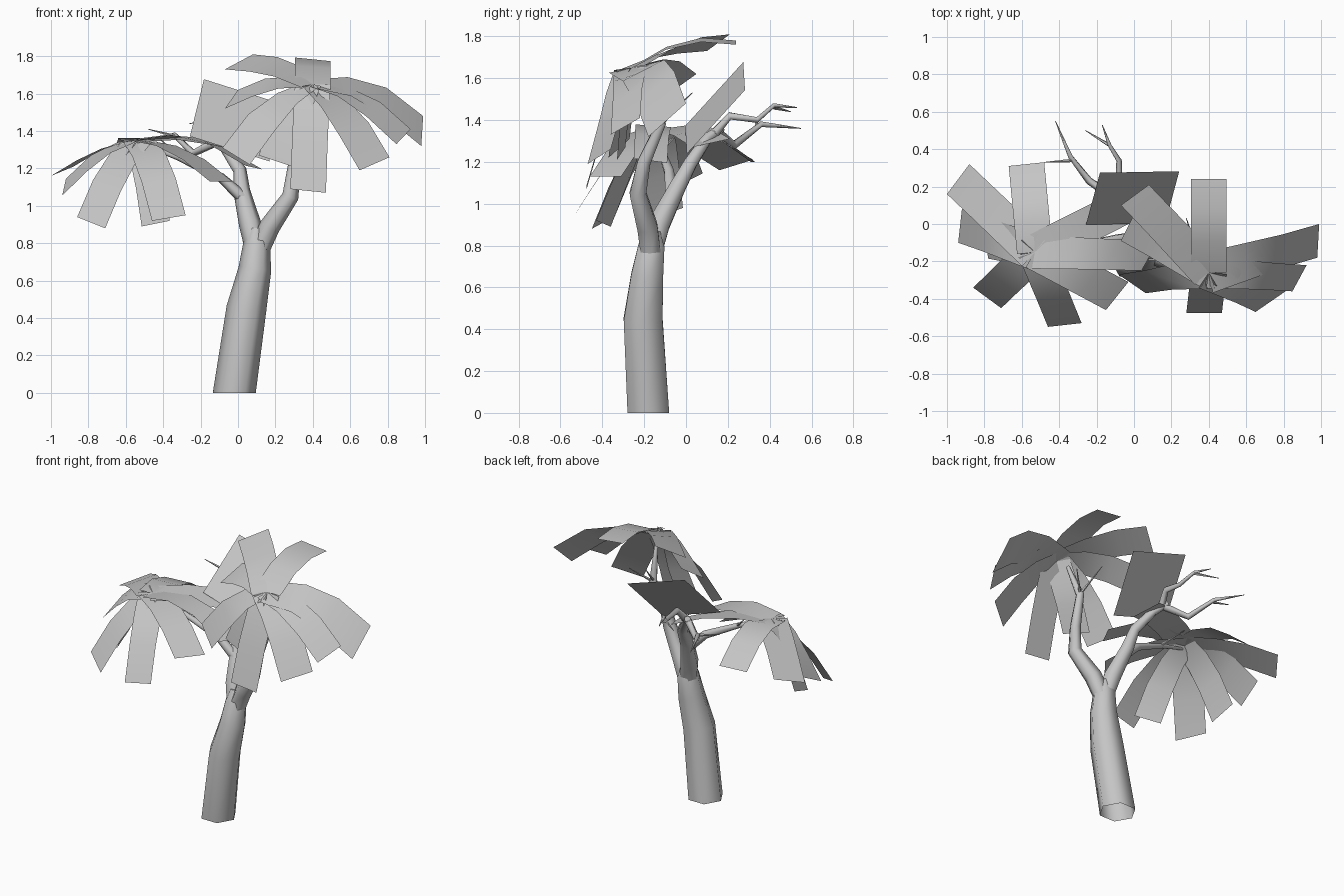
import bpy, bmesh, math
from mathutils import Vector

cube = bpy.data.objects.get("Cube")
if cube:
    bpy.data.objects.remove(cube, do_unlink=True)

# One plain colour for the whole tree
grey = bpy.data.materials.new("plain_grey")
grey.use_nodes = True
colour = (0.56, 0.56, 0.56, 1)
grey.diffuse_color = colour
shader = next(n for n in grey.node_tree.nodes if n.type == 'BSDF_PRINCIPLED')
shader.inputs["Base Color"].default_value = colour
shader.inputs["Roughness"].default_value = 0.9


def make_object(name, bm, angle):
    mesh = bpy.data.meshes.new(name)
    bm.to_mesh(mesh)
    bm.free()
    obj = bpy.data.objects.new(name, mesh)
    bpy.context.scene.collection.objects.link(obj)
    mesh.materials.append(grey)
    bpy.ops.object.select_all(action='DESELECT')
    obj.select_set(True)
    bpy.context.view_layer.objects.active = obj
    bpy.ops.object.shade_smooth_by_angle(angle=math.radians(angle))


def limb(name, path, sides=6):
    """Tapered tube, open at its foot, through points (x, y, z, radius)."""
    bm = bmesh.new()
    points = [Vector(p[:3]) for p in path]
    rings = []
    for i, p in enumerate(points):
        tangent = points[min(i + 1, len(points) - 1)] - points[max(i - 1, 0)]
        if p.z < 0.01:
            tangent = Vector((0, 0, 1))
        turn = Vector((0, 0, 1)).rotation_difference(tangent.normalized())
        ring = []
        for k in range(sides):
            a = math.tau * k / sides
            offset = Vector((math.cos(a), math.sin(a), 0)) * path[i][3]
            ring.append(bm.verts.new(p + turn @ offset))
        rings.append(ring)
    for low, high in zip(rings, rings[1:]):
        for k in range(sides):
            n = (k + 1) % sides
            bm.faces.new((low[k], low[n], high[n], high[k]))
    bm.faces.new(rings[-1])
    make_object(name, bm, 65)


def leaf(name, start, tip, edge, arch, steps=3):
    """Thin arched strip twisting from level to its end half-edge vector."""
    bm = bmesh.new()
    start, tip, edge = Vector(start), Vector(tip), Vector(edge)
    along = tip - start
    level = Vector((-along.y, along.x, 0)).normalized() * edge.length
    rows = []
    for i in range(steps + 1):
        t = i / steps
        mid = start.lerp(tip, t) + Vector((0, 0, 4 * arch * t * (1 - t)))
        side = level.lerp(edge, min(1, 0.3 + t)) if steps > 1 else edge
        rows.append((bm.verts.new(mid + side), bm.verts.new(mid - side)))
    for a, b in zip(rows, rows[1:]):
        bm.faces.new((a[0], a[1], b[1], b[0]))
    make_object(name, bm, 50)


# Trunk and its two main forks
limb("trunk", [(-.02, -.18, 0, .115), (.045, -.205, .45, .107),
               (.09, -.185, .66, .088), (.1, -.165, .8, .072),
               (.1, -.16, .88, .04)])
limb("left_fork", [(.09, -.185, .62, .04), (.12, -.17, .78, .056),
                   (.17, -.185, .89, .056), (.28, -.23, 1.05, .045),
                   (.3, -.2, 1.2, .036), (.33, -.12, 1.38, .027),
                   (.36, -.2, 1.6, .012)])
limb("right_fork", [(.09, -.185, .62, .04), (.09, -.16, .78, .056),
                    (.065, -.13, .9, .06), (.02, -.04, 1.08, .045),
                    (.01, .02, 1.19, .036), (-.07, .1, 1.31, .028),
                    (-.13, .17, 1.36, .02)])

# Bare branches and twigs
limb("canopy_branch", [(.03, -.07, 1.04, .034), (-.09, -.08, 1.15, .026),
                       (-.32, -.12, 1.26, .017), (-.54, -.17, 1.34, .008)])
limb("upper_back_branch", [(-.1, .14, 1.34, .024), (-.08, .21, 1.42, .02),
                           (-.08, .34, 1.4, .015), (-.13, .42, 1.47, .011),
                           (-.17, .53, 1.46, .002)])
limb("lower_back_branch", [(-.12, .15, 1.34, .024), (-.24, .23, 1.28, .02),
                           (-.34, .36, 1.38, .014), (-.42, .55, 1.36, .002)])
twigs = [((-.13, .42, 1.46), (-.26, .5, 1.44)),
         ((-.33, .34, 1.37), (-.48, .33, 1.41)),
         ((.33, -.13, 1.38), (.28, .03, 1.53)),
         ((.33, -.12, 1.38), (.44, -.02, 1.48)),
         ((-.3, -.12, 1.25), (-.42, -.02, 1.36))]
for i, (a, b) in enumerate(twigs):
    limb(f"twig_{i + 1}", [(*a, .01), (*b, .002)], 5)

# Low canopy: tip, half-edge at the tip, arch
low_leaves = [((-.94, .24, 1.185), (-.06, -.08, -.025), .03),
              ((-.575, .32, 1.2), (-.095, -.01, 0), .07),
              ((-.93, -.01, 1.1), (-.01, -.09, -.045), .05),
              ((-.785, -.395, .91), (.075, -.055, -.03), .06),
              ((-.37, -.54, .935), (.09, .01, .015), .07),
              ((-.09, -.385, 1.13), (.06, .075, 0), .05),
              ((.085, -.17, 1.205), (.045, .08, -.01), .08),
              ((0, .12, 1.29), (-.03, .09, .02), .04),
              ((-.44, -.395, .905), (.075, -.035, .015), .06),
              ((-.79, -.1, .95), (.01, -.085, -.03), .06)]
low_hub = Vector((-.53, -.15, 1.35))
for i, (tip, edge, arch) in enumerate(low_leaves):
    leaf(f"low_leaf_{i + 1}", low_hub, tip, edge, arch)

# High canopy
high_leaves = [((.985, -.09, 1.4), (.005, .09, .08), .08),
               ((.885, -.29, 1.37), (.038, .07, .04), .06),
               ((.73, -.415, 1.225), (.08, .055, .035), .05),
               ((.375, -.475, 1.08), (.095, 0, -.01), .06),
               ((.4, .24, 1.77), (-.095, 0, .01), .06),
               ((.005, .155, 1.77), (-.075, -.055, -.04), .03),
               ((-.035, -.02, 1.57), (-.035, -.07, -.05), .04),
               ((-.01, -.32, 1.265), (.073, -.05, -.045), .06),
               ((.2, -.31, 1.24), (.09, -.02, -.03), .04)]
high_hub = Vector((.4, -.26, 1.65))
for i, (tip, edge, arch) in enumerate(high_leaves):
    leaf(f"high_leaf_{i + 1}", high_hub, tip, edge, arch)

# Broad flat leaf at the back
leaf("broad_leaf", (-.045, 0, 1.305), (.03, .278, 1.61), (-.212, -.004, .067), 0, 1)
